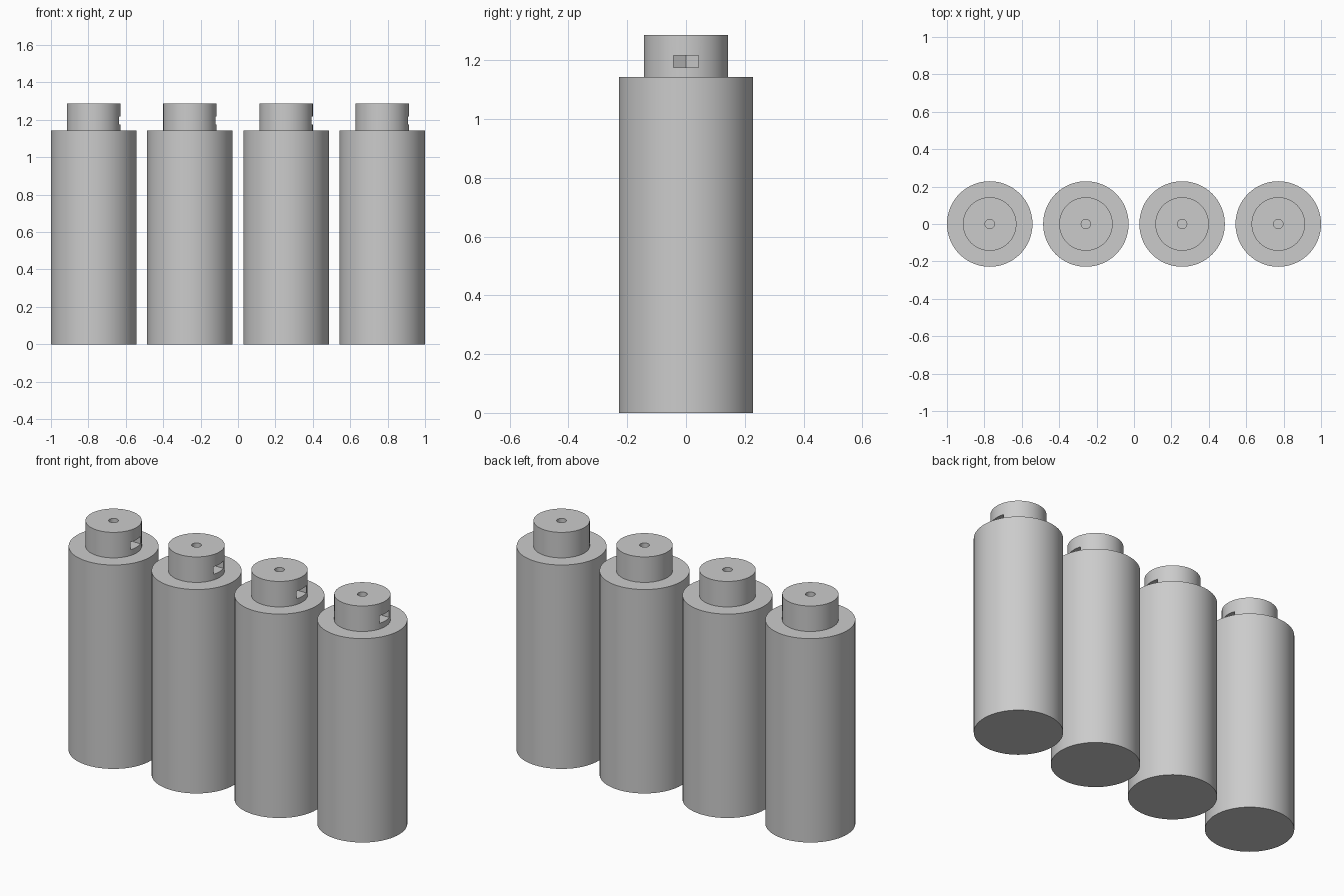
import bpy
import bmesh
import math

if "Cube" in bpy.data.objects:
    bpy.data.objects.remove(bpy.data.objects["Cube"])

SIDES = 64
BODY_R, BODY_H = 0.2286, 1.143
NECK_R, TOP = 0.143, 1.286
BORE_R, BORE_FLOOR = 0.025, 1.143
SLOT_HALF, SLOT_Z0, SLOT_Z1 = 0.0433, 1.175, 1.217

grey = bpy.data.materials.new("light_grey")
grey.diffuse_color = (0.6, 0.6, 0.6, 1)
grey.use_nodes = True
grey.node_tree.nodes["Principled BSDF"].inputs["Base Color"].default_value = grey.diffuse_color


def make_object(name, bm):
    bmesh.ops.recalc_face_normals(bm, faces=bm.faces)
    mesh = bpy.data.meshes.new(name)
    bm.to_mesh(mesh)
    bm.free()
    mesh.materials.append(grey)
    obj = bpy.data.objects.new(name, mesh)
    bpy.context.collection.objects.link(obj)
    return obj


def make_post(name):
    # Stepped cylinder with a blind bore in the top
    profile = [(BODY_R, 0), (BODY_R, BODY_H), (NECK_R, BODY_H),
               (NECK_R, TOP), (BORE_R, TOP), (BORE_R, BORE_FLOOR)]
    bm = bmesh.new()
    rings = [[bm.verts.new((r * math.cos(2 * math.pi * i / SIDES),
                            r * math.sin(2 * math.pi * i / SIDES), z))
              for i in range(SIDES)] for r, z in profile]
    for a, b in zip(rings, rings[1:]):
        for i in range(SIDES):
            j = (i + 1) % SIDES
            bm.faces.new((a[i], a[j], b[j], b[i]))
    bm.faces.new(rings[0])
    bm.faces.new(rings[-1])
    return make_object(name, bm)


def make_slot_cutter():
    # Side slot ending in half a hexagon around the bore
    s, tip = SLOT_HALF, SLOT_HALF / math.cos(math.pi / 6)
    outline = [(0.2, -s), (0.2, s), (-tip / 2, s), (-tip, 0), (-tip / 2, -s)]
    bm = bmesh.new()
    base = bm.faces.new([bm.verts.new((x, y, SLOT_Z0)) for x, y in outline])
    top = bmesh.ops.extrude_face_region(bm, geom=[base])
    verts = [v for v in top["geom"] if isinstance(v, bmesh.types.BMVert)]
    bmesh.ops.translate(bm, verts=verts, vec=(0, 0, SLOT_Z1 - SLOT_Z0))
    return make_object("slot_cutter", bm)


# Cut the slot into one post
post = make_post("post_1")
cutter = make_slot_cutter()
cut = post.modifiers.new("slot", 'BOOLEAN')
cut.operation = 'DIFFERENCE'
cut.solver = 'EXACT'
cut.object = cutter
bpy.ops.object.select_all(action='DESELECT')
post.select_set(True)
bpy.context.view_layer.objects.active = post
bpy.ops.object.modifier_apply(modifier="slot")
bpy.data.objects.remove(cutter)
bpy.ops.object.shade_smooth_by_angle(angle=math.radians(30))

# Row of four identical posts
spacing = (2 - 2 * BODY_R) / 3
for i in range(4):
    obj = post if i == 0 else post.copy()
    obj.name = f"post_{i + 1}"
    obj.location.x = (i - 1.5) * spacing
    if i:
        bpy.context.collection.objects.link(obj)
